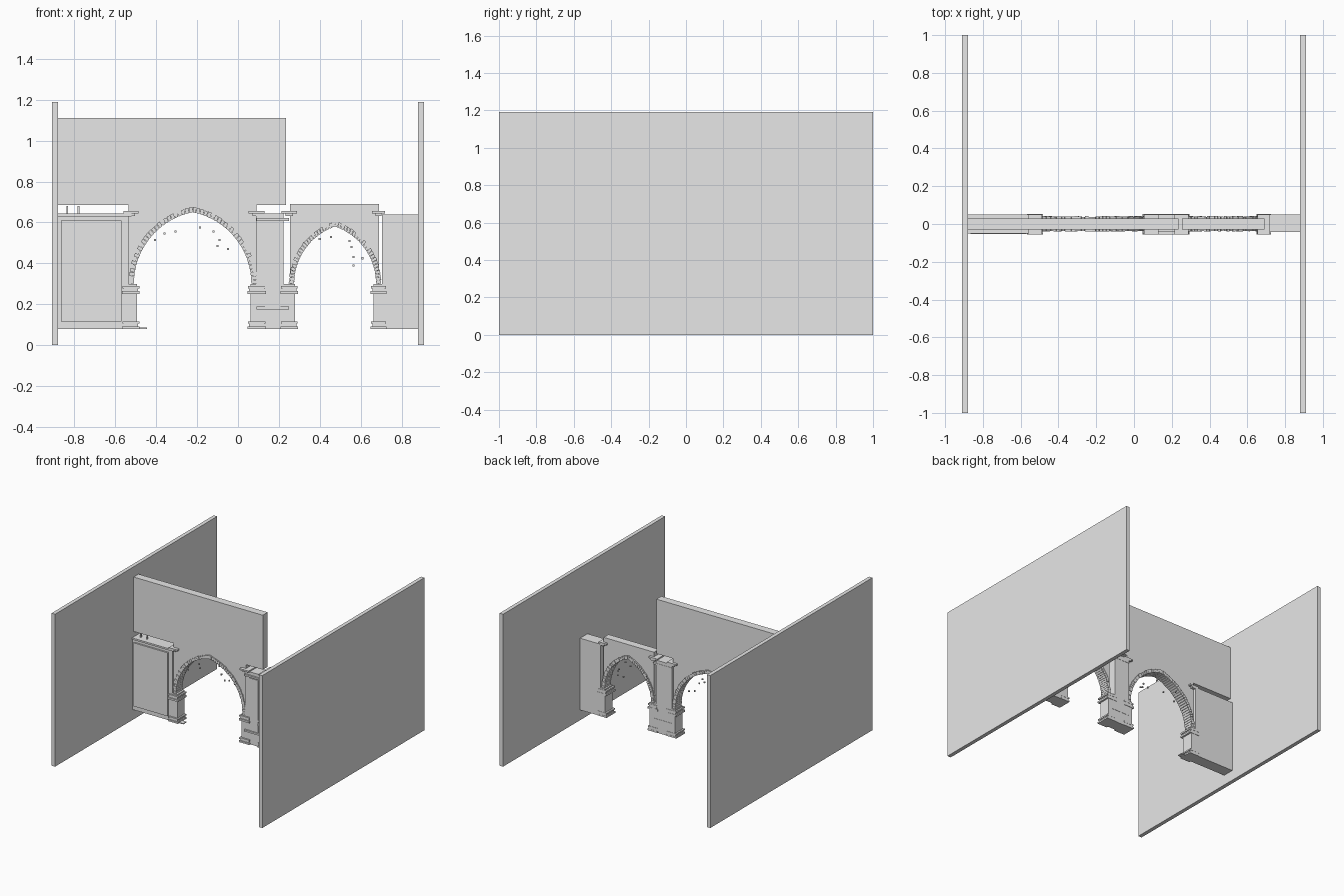
import bpy, bmesh, math, random
from mathutils import Vector

random.seed(4)
if "Cube" in bpy.data.objects:
    bpy.data.objects.remove(bpy.data.objects["Cube"])

stone = bpy.data.materials.new("pale_grey_stone")
stone.use_nodes = True
GREY = (0.8, 0.8, 0.8, 1)
stone.diffuse_color = GREY
stone.node_tree.nodes["Principled BSDF"].inputs["Base Color"].default_value = GREY

BACK, FRONT, GROUND, SPRING = 0.05, -0.042, 0.08, 0.3


def finish(name, bm):
    bmesh.ops.recalc_face_normals(bm, faces=bm.faces)
    mesh = bpy.data.meshes.new(name)
    bm.to_mesh(mesh)
    bm.free()
    mesh.materials.append(stone)
    obj = bpy.data.objects.new(name, mesh)
    bpy.context.collection.objects.link(obj)
    return obj


def prism(bm, outline, y0, y1):
    """Extrude an x-z outline from y0 to y1."""
    face = bm.faces.new([bm.verts.new((x, y0, z)) for x, z in outline])
    out = bmesh.ops.extrude_face_region(bm, geom=[face])
    verts = [v for v in out["geom"] if isinstance(v, bmesh.types.BMVert)]
    bmesh.ops.translate(bm, verts=verts, vec=(0, y1 - y0, 0))


def block(bm, x0, x1, z0, z1, y0=FRONT, y1=BACK):
    prism(bm, [(x0, z0), (x1, z0), (x1, z1), (x0, z1)], y0, y1)


def box(name, *args):
    bm = bmesh.new()
    block(bm, *args)
    return finish(name, bm)


def arch_point(cx, half, rise, side, t, grow=0):
    """Point on one side of a pointed arch, t = 0 at spring, 1 at apex."""
    radius = (half ** 2 + rise ** 2) / (2 * half)
    offset = radius - half
    r = radius + grow
    angle = t * math.acos(offset / r)
    return (cx + side * (r * math.cos(angle) - offset), SPRING + r * math.sin(angle))


def arch(name, cx, half, rise, x0, x1, top, count):
    # Wall with the pointed opening
    inset = 0.012
    steps = 20
    right = [arch_point(cx, half, rise, 1, i / steps, inset) for i in range(steps + 1)]
    left = [arch_point(cx, half, rise, -1, i / steps, inset) for i in range(steps)][::-1]
    outline = [(x0, GROUND), (x0, top), (x1, top), (x1, GROUND),
               (cx + half + inset, GROUND)] + right + left + [(cx - half - inset, GROUND)]
    bm = bmesh.new()
    prism(bm, outline, -0.03, 0.03)
    finish(name + "_wall", bm)

    # Ring of separate wedge stones
    bm = bmesh.new()
    for side in (-1, 1):
        for i in range(count):
            t0, t1 = (i + 0.05) / count, (i + 0.95) / count
            deep = 0.025 + random.uniform(-0.002, 0.002)
            corners = [(t0, 0), (t1, 0), (t1, deep), (t0, deep)]
            prism(bm, [arch_point(cx, half, rise, side, t, g) for t, g in corners],
                  -0.036 - random.uniform(0, 0.004), 0.038 + random.uniform(0, 0.004))
    finish(name + "_ring_stones", bm)


# Long side walls
for name, x in (("right_side_wall", -0.91), ("left_side_wall", 0.88)):
    box(name, x, x + 0.03, 0, 1.19, -1, 1)

# Cross walls
box("upper_wall", -0.88, 0.235, 0.685, 1.11, -0.03, 0.03)
box("panel_wall", -0.88, -0.535, GROUND, 0.63)
box("panel_wall_coping", -0.88, -0.52, 0.63, 0.643, -0.05, BACK)
box("raised_panel", -0.865, -0.57, 0.115, 0.61, -0.054, FRONT)
box("end_wall", 0.705, 0.88, GROUND, 0.64)
for x in (-0.835, -0.78):
    box("loose_peg", x - 0.004, x + 0.004, 0.643, 0.68, -0.01, 0)

# Two pointed arches
arch("large_arch", -0.222, 0.287, 0.35, -0.535, 0.09, 0.685, 27)
arch("small_arch", 0.475, 0.2, 0.28, 0.255, 0.69, 0.69, 24)

# Central pillar with inset strip and mouldings
box("central_pillar", 0.088, 0.222, GROUND, 0.645)
box("pillar_strip", 0.132, 0.208, 0.19, 0.6, -0.048, FRONT)
for z in (0.175, 0.608):
    box("pillar_moulding", 0.09, 0.25, z, z + 0.013, -0.055, 0.052)

# Arch piers with stepped bases and capitals, and upper caps
BANDS = [(0.08, 0.092, 0.014), (0.092, 0.105, 0.006), (0.105, 0.116, 0.012),
         (0.25, 0.264, 0.014), (0.264, 0.278, 0.005), (0.278, 0.29, 0.012)]
for x0, x1 in ((-0.553, -0.495), (0.06, 0.122), (0.222, 0.28), (0.663, 0.712)):
    bm = bmesh.new()
    block(bm, x0, x1, GROUND, SPRING)
    for z0, z1, out in BANDS:
        block(bm, x0 - out, x1 + out, z0, z1, FRONT - out, BACK + out * 0.2)
    finish("arch_pier", bm)
    block_y = -0.055
    bm = bmesh.new()
    block(bm, x0 - 0.008, x1 + 0.008, 0.643, 0.655, block_y, BACK)
    block(bm, x0 + 0.01, x1 - 0.01, 0.632, 0.643, block_y + 0.008, BACK)
    finish("upper_cap", bm)
box("fallen_slab", -0.5, -0.445, GROUND, 0.086, -0.04, 0.0)

# Loose stone chips below the arches
bm = bmesh.new()
chips = [(-0.405, 0.515), (-0.36, 0.545), (-0.305, 0.555), (-0.185, 0.575), (-0.12, 0.555),
         (-0.1, 0.485), (-0.09, 0.515), (-0.05, 0.47), (0.4, 0.52), (0.455, 0.53),
         (0.545, 0.51), (0.555, 0.48), (0.565, 0.39), (0.565, 0.43), (0.61, 0.425)]
for i, (x, z) in enumerate(chips):
    y = 0.035 if i % 2 else -0.035
    geom = bmesh.ops.create_cube(bm, size=0.01)
    bmesh.ops.translate(bm, verts=geom["verts"], vec=Vector((x, y, z)))
finish("stone_chips", bm)
